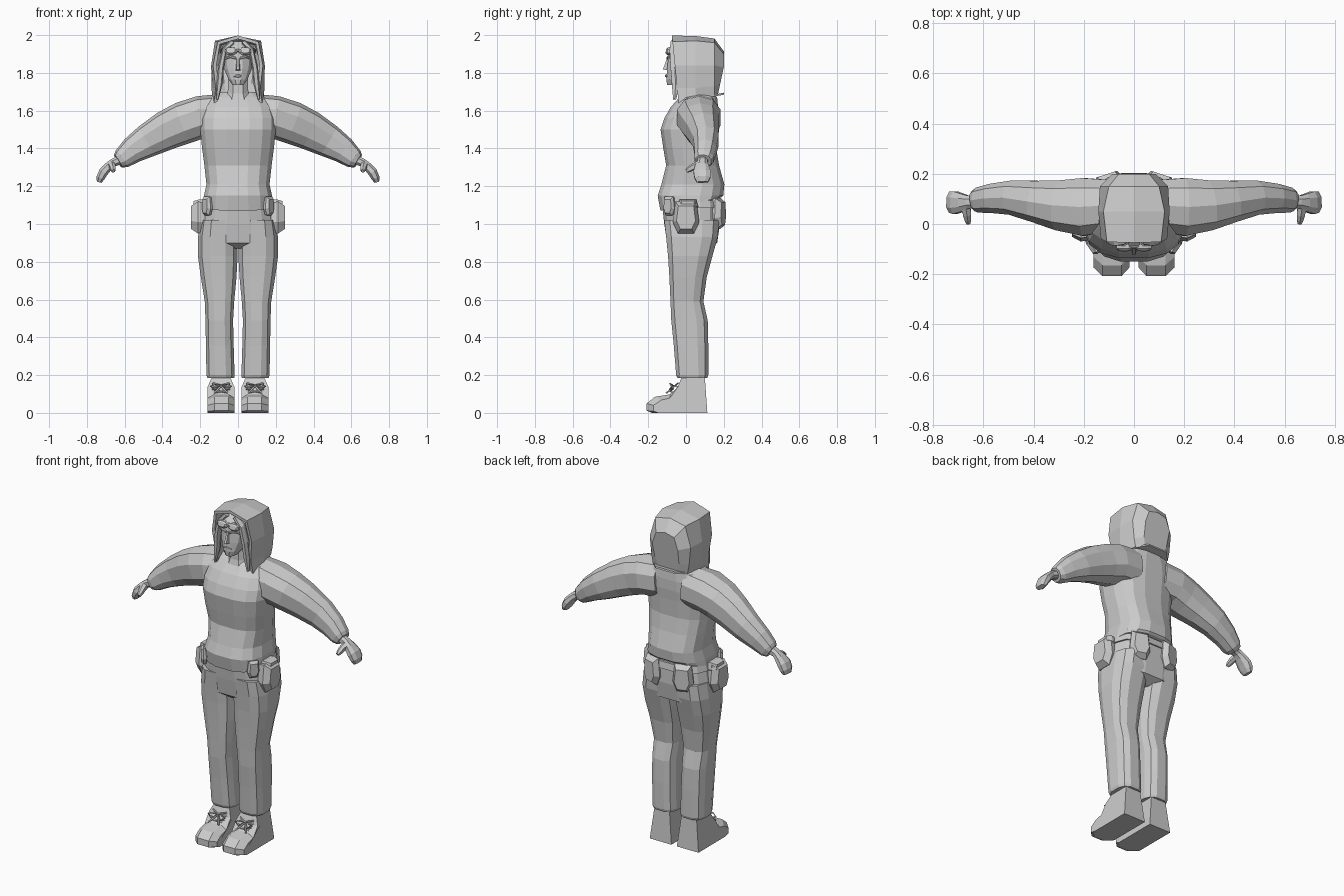
import bpy, bmesh, math
from mathutils import Vector

grey = bpy.data.materials.new("plain grey")
grey.diffuse_color = (0.6, 0.6, 0.6, 1)


def finish(name, bm, mirror=False, solid=0):
    bmesh.ops.recalc_face_normals(bm, faces=bm.faces)
    me = bpy.data.meshes.new(name)
    bm.to_mesh(me)
    bm.free()
    me.materials.append(grey)
    ob = bpy.data.objects.new(name, me)
    bpy.context.collection.objects.link(ob)
    if solid:
        m = ob.modifiers.new("thickness", 'SOLIDIFY')
        m.thickness = solid
        m.offset = -1
    if mirror:
        m = ob.modifiers.new("mirror", 'MIRROR')
        m.use_mirror_merge = False
    return ob


def skin(name, rings, mirror=False, solid=0, closed=True, caps=(True, True)):
    """Bridge equal-length point rings."""
    bm = bmesh.new()
    vs = [[bm.verts.new(p) for p in r] for r in rings]
    n = len(vs[0])
    for a, b in zip(vs, vs[1:]):
        for i in range(n if closed else n - 1):
            j = (i + 1) % n
            bm.faces.new((a[i], a[j], b[j], b[i]))
    for cap, r in zip(caps, (vs[0], vs[-1])):
        if cap:
            bm.faces.new(r)
    return finish(name, bm, mirror, solid)


def oval(n, power=0.8):
    """Unit rounded cross-section with n sides."""
    out = []
    for i in range(n):
        t = 2 * math.pi * (i + 0.5) / n
        c, s = math.cos(t), math.sin(t)
        out.append((math.copysign(abs(c) ** power, c), math.copysign(abs(s) ** power, s)))
    k = max(c for c, s in out)
    return [(c / k, s / k) for c, s in out]


def column(name, levels, n=12, mirror=False, tilt=0, power=0.8):
    """Levels are (z, x0, x1, y0, y1); tilt lowers the front of the first level."""
    rings = []
    for k, (z, x0, x1, y0, y1) in enumerate(levels):
        rings.append([((x0 + x1) / 2 + c * (x1 - x0) / 2, (y0 + y1) / 2 + s * (y1 - y0) / 2,
                       z + (tilt * s if k == 0 else 0)) for c, s in oval(n, power)])
    return skin(name, rings, mirror)


def limb(name, path, n=8, mirror=True, power=0.85):
    """Path entries are (x, y, z, half depth, half height); sections stand square to the path."""
    pts = [Vector(p[:3]) for p in path]
    rings = []
    for i, p in enumerate(path):
        d = (pts[min(i + 1, len(pts) - 1)] - pts[max(i - 1, 0)]).normalized()
        side = Vector((0, 1, 0)) if abs(d.y) < 0.8 else Vector((1, 0, 0))
        side = (side - d * side.dot(d)).normalized()
        up = d.cross(side)
        rings.append([pts[i] + side * c * p[3] + up * s * p[4] for c, s in oval(n, power)])
    return skin(name, rings, mirror)


# Sweater body and neck
column("sweater", [
    (1.105, -.185, .185, -.135, .185), (1.15, -.18, .18, -.15, .197), (1.21, -.167, .167, -.13, .203),
    (1.31, -.178, .178, -.105, .175), (1.40, -.19, .19, -.12, .16), (1.50, -.20, .20, -.135, .165),
    (1.56, -.20, .20, -.115, .17), (1.62, -.185, .185, -.08, .17), (1.67, -.15, .15, -.035, .165),
    (1.70, -.10, .10, 0, .14)], 16, tilt=.035, power=.75)
column("neck", [(1.64, -.075, .075, -.05, .10), (1.69, -.055, .055, -.035, .07),
                (1.80, -.05, .05, -.03, .07)], 8)

# Sleeves, cuffs and hands
limb("sleeve", [(.08, .075, 1.575, .10, .11), (.20, .068, 1.565, .115, .108), (.29, .075, 1.535, .10, .108),
                (.38, .09, 1.495, .083, .10), (.48, .105, 1.44, .068, .085), (.56, .102, 1.39, .058, .068),
                (.615, .095, 1.345, .05, .052), (.635, .092, 1.333, .04, .038)], 10)
limb("wrist", [(.61, .09, 1.345, .028, .026), (.66, .087, 1.325, .026, .022), (.685, .085, 1.305, .036, .023),
               (.712, .085, 1.275, .045, .025), (.728, .087, 1.245, .042, .022),
               (.735, .088, 1.222, .03, .013)], 8)
limb("thumb", [(.67, .07, 1.315, .018, .018), (.665, .038, 1.302, .016, .016),
               (.662, .018, 1.29, .013, .014), (.66, .003, 1.28, .008, .009)], 6)

# Trousers
column("hips", [(.87, -.05, .05, -.06, .11), (.90, -.205, .205, -.10, .165), (1.0, -.20, .20, -.115, .18),
                (1.09, -.182, .182, -.125, .178), (1.15, -.165, .165, -.11, .16)], 16, power=.75)
column("trouser_leg", [(.185, .02, .162, -.045, .113), (.20, .018, .167, -.052, .118),
                       (.36, .023, .17, -.065, .118), (.49, .026, .172, -.078, .115),
                       (.59, .02, .176, -.082, .092), (.72, .008, .197, -.088, .11),
                       (.83, .002, .212, -.095, .14), (.93, .002, .212, -.105, .168),
                       (1.02, .01, .198, -.115, .175)], 12, True, power=.72)


def shoe():
    """Side profile swept across three width bands."""
    prof = [(.113, 0), (-.18, 0), (-.208, .012), (-.208, .05), (-.165, .085), (-.085, .098),
            (-.045, .135), (-.025, .185), (.10, .185)]
    rings = []
    for x, kz, toe in ((.018, .8, .035), (.05, 1, 0), (.125, 1, 0), (.162, .8, .035)):
        rings.append([(x + (.09 - x) * (.3 if z > .15 else 0), y + toe * (y < -.1),
                       z * (kz if z < .11 else 1)) for y, z in prof])
    skin("shoe", rings, True)


def cord(name, pts, radius=.005, cyclic=False, mirror=True):
    """Thin round cord along a path."""
    cu = bpy.data.curves.new(name, 'CURVE')
    cu.dimensions = '3D'
    cu.bevel_depth = radius
    cu.bevel_resolution = 0
    sp = cu.splines.new('POLY')
    sp.points.add(len(pts) - 1)
    for q, p in zip(sp.points, pts):
        q.co = (*p, 1)
    sp.use_cyclic_u = cyclic
    cu.materials.append(grey)
    ob = bpy.data.objects.new(name, cu)
    bpy.context.collection.objects.link(ob)
    if mirror:
        ob.modifiers.new("mirror", 'MIRROR').use_mirror_merge = False


shoe()
# Laces: crossing rows and a bow on each shoe
for z, y in ((.115, -.077), (.145, -.052)):
    for s in (-1, 1):
        cord("lace", [(.09 - s * .045, y + .01, z - .01), (.09, y - .006, z), (.09 + s * .045, y + .01, z + .012)])
for s in (-1, 1):
    cord("lace_bow", [(.09, -.062, .142), (.09 + s * .03, -.085, .155), (.09 + s * .055, -.075, .14),
                      (.09 + s * .03, -.085, .125)], .005, True)
    cord("lace_end", [(.09, -.062, .142), (.09 + s * .02, -.085, .12), (.09 + s * .035, -.105, .105)])


def pouch(name, centre, angle, w, h, d):
    """Five-sided bag with a bulging front, facing outward at an angle about z."""
    out = Vector((math.cos(angle), math.sin(angle), 0))
    along = Vector((-out.y, out.x, 0))
    shape = [(-.8, 1), (.8, 1), (1, -.3), (.6, -1), (-.6, -1), (-1, -.3)]
    rings = []
    for k, depth in ((.9, -d), (1, 0), (.72, d)):
        rings.append([Vector(centre) + along * a * w * k + out * depth + Vector((0, 0, b * h * k))
                      for a, b in shape])
    skin(name, rings, True)


# Hip pouches with flaps, rear pouches and belt
pouch("side_pouch", (.212, 0, 1.035), 0, .07, .085, .036)
pouch("side_flap", (.205, .01, 1.10), 0, .055, .03, .03)
pouch("rear_pouch", (.10, .17, 1.055), math.radians(72), .06, .082, .03)
pouch("front_pocket", (.165, -.09, 1.095), math.radians(-35), .035, .05, .015)
column("belt", [(1.085, -.192, .192, -.128, .186), (1.125, -.182, .182, -.128, .18)], 16, power=.75)

# Head, nose, lips and brows
column("head", [(1.735, -.028, .028, -.10, -.02), (1.765, -.05, .05, -.104, .02), (1.82, -.073, .073, -.10, .08),
                (1.87, -.08, .08, -.095, .10), (1.93, -.075, .075, -.088, .10), (1.965, -.05, .05, -.05, .08)],
       12, power=.9)
skin("nose", [[(-.007, -.09, 1.88), (.007, -.09, 1.88), (.005, -.10, 1.88), (-.005, -.10, 1.88)],
              [(-.015, -.09, 1.812), (.015, -.09, 1.812), (.007, -.122, 1.818), (-.007, -.122, 1.818)]])
limb("lips", [(-.025, -.098, 1.783, .004, .003), (0, -.104, 1.784, .006, .008),
              (.025, -.098, 1.783, .004, .003)], 6, False)
limb("brow", [(.012, -.098, 1.878, .006, .006), (.04, -.094, 1.886, .006, .006),
              (.068, -.07, 1.876, .005, .005)], 6)

# Goggles pushed up on the forehead
limb("goggle", [(.038, -.075, 1.915, .032, .02), (.038, -.098, 1.915, .032, .02),
                (.038, -.106, 1.917, .022, .012)], 8)
limb("goggle_strap", [(0, -.093, 1.92, .006, .008), (.05, -.085, 1.925, .006, .012),
                      (.085, -.03, 1.92, .006, .012), (.09, .03, 1.915, .006, .012)], 6)

# Hair strands framing the face
limb("hair_lock", [(.03, -.06, 1.965, .02, .012), (.072, -.065, 1.92, .022, .012),
                   (.09, -.06, 1.83, .022, .014), (.098, -.055, 1.74, .02, .014),
                   (.11, -.06, 1.66, .008, .006)], 6)

# Hood: arches from the open front to the closed back
half = [
    (-.055, [(.128, 1.635), (.118, 1.72), (.132, 1.84), (.108, 1.965), (0, 1.998)]),
    (.05, [(.137, 1.675), (.14, 1.72), (.142, 1.84), (.122, 1.97), (0, 1.995)]),
    (.15, [(.115, 1.68), (.125, 1.73), (.136, 1.84), (.10, 1.96), (0, 1.982)]),
    (.20, [(.065, 1.69), (.08, 1.74), (.085, 1.83), (.06, 1.90), (0, 1.915)])]
arches = []
for y, pts in half:
    full = pts + [(-x, z) for x, z in pts[-2::-1]]
    arches.append([(x, y - (.02 * (z - 1.8) / .2 if y < 0 else 0) - (.03 * (1.83 - z) / .14 if y > .19 and z < 1.83 else 0), z)
                   for x, z in full])
skin("hood", arches, solid=.018, closed=False, caps=(False, True))
# Hood underside resting on the shoulders
skin("hood_base", [[(s * p[1][0][0] * .97, p[0], p[1][0][1] + .005) for p in half[1:]] for s in (-1, 1)],
     closed=False, caps=(False, False), solid=.01)
